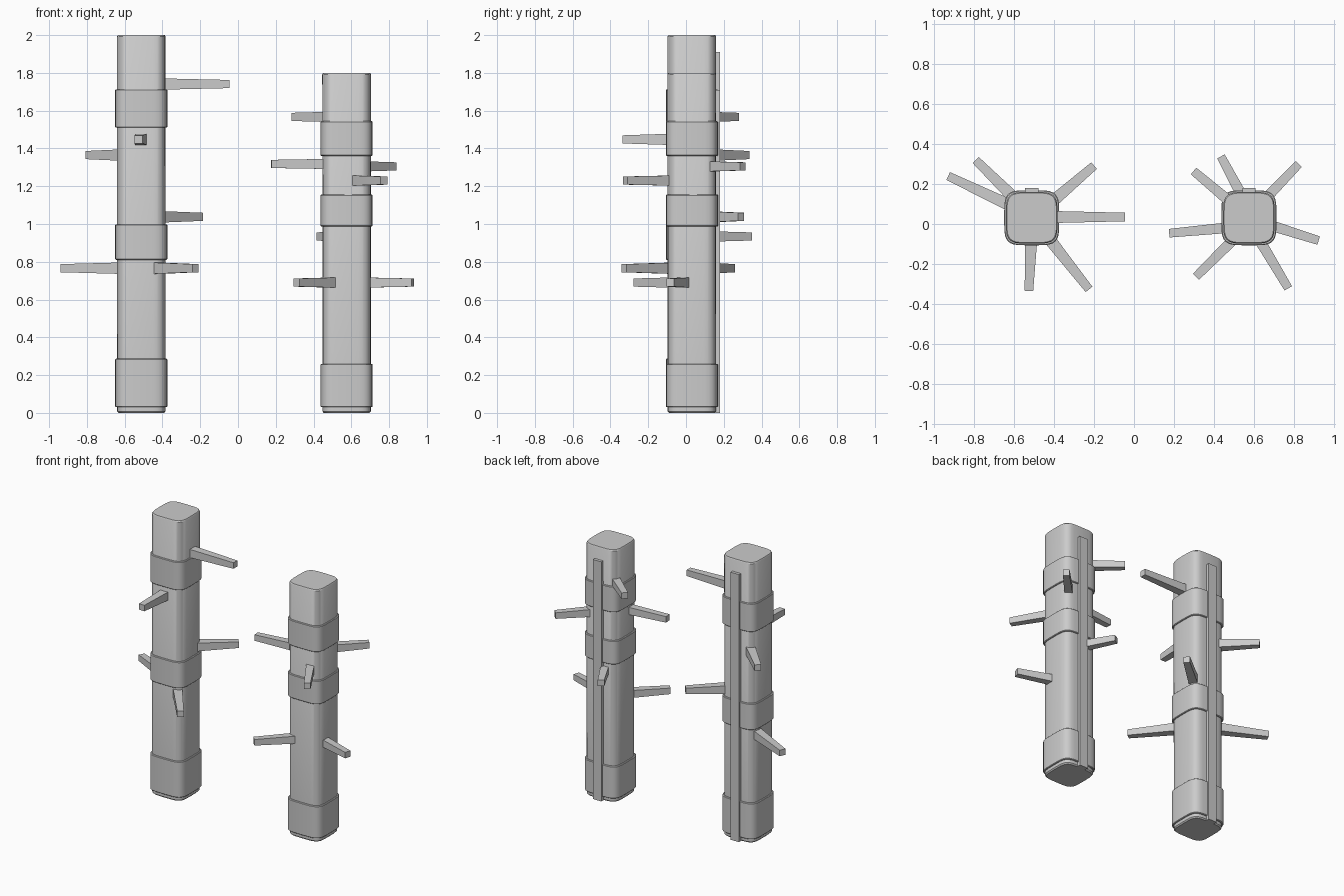
import bpy, bmesh, math
from mathutils import Vector

cube = bpy.data.objects.get("Cube")
if cube:
    bpy.data.objects.remove(cube, do_unlink=True)

grey = bpy.data.materials.new("plain_grey")
grey.use_nodes = True
grey.diffuse_color = (0.6, 0.6, 0.6, 1)
grey.node_tree.nodes["Principled BSDF"].inputs["Base Color"].default_value = (0.6, 0.6, 0.6, 1)

CENTRE_Y = 0.031


def finish(bm, name, smooth=False):
    bmesh.ops.recalc_face_normals(bm, faces=bm.faces)
    mesh = bpy.data.meshes.new(name)
    bm.to_mesh(mesh)
    bm.free()
    mesh.materials.append(grey)
    obj = bpy.data.objects.new(name, mesh)
    bpy.context.collection.objects.link(obj)
    if smooth:
        bpy.ops.object.select_all(action="DESELECT")
        obj.select_set(True)
        bpy.context.view_layer.objects.active = obj
        bpy.ops.object.shade_smooth_by_angle(angle=math.radians(35))
    return obj


def loft(bm, rings):
    """Skin a list of vertex rings and cap both ends."""
    for low, high in zip(rings, rings[1:]):
        for i in range(len(low)):
            j = (i + 1) % len(low)
            bm.faces.new((low[i], low[j], high[j], high[i]))
    bm.faces.new(rings[0][::-1])
    bm.faces.new(rings[-1])


def rounded_square_column(name, cx, profile, sides=32, power=4.5):
    """Stack of softly rounded squares; profile is (half width, height)."""
    def bulge(v):
        return math.copysign(abs(v) ** (2 / power), v)

    bm = bmesh.new()
    rings = []
    for half, z in profile:
        ring = []
        for i in range(sides):
            a = math.tau * i / sides
            ring.append(bm.verts.new((cx + half * bulge(math.cos(a)),
                                      CENTRE_Y + half * bulge(math.sin(a)), z)))
        rings.append(ring)
    loft(bm, rings)
    return finish(bm, name, smooth=True)


def peg(name, base, tip, z, base_size, tip_size):
    """Tapered square peg, sunk a little way into the post."""
    start, end = Vector((*base, z)), Vector((*tip, z))
    along = (end - start).normalized()
    across = Vector((-along.y, along.x, 0))
    up = Vector((0, 0, 1))
    bm = bmesh.new()
    rings = []
    for point, size in ((start - along * 0.04, base_size), (end, tip_size)):
        rings.append([bm.verts.new(point + (across * u + up * v) * size / 2)
                      for u, v in ((-1, -1), (1, -1), (1, 1), (-1, 1))])
    loft(bm, rings)
    return finish(bm, name)


def back_strip(name, cx, top):
    bm = bmesh.new()
    bmesh.ops.create_cube(bm, size=1)
    for v in bm.verts:
        v.co = (cx + v.co.x * 0.066, 0.161 + v.co.y * 0.04, (v.co.z + 0.5) * top)
    return finish(bm, name)


def build_post(label, cx, height, bands, pegs, base_size):
    rounded_square_column(label + "_post", cx, [
        (0.121, 0), (0.128, 0.008), (0.129, height - 0.008), (0.124, height)])
    for i, (low, high) in enumerate(bands, 1):
        rounded_square_column(f"{label}_band_{i}", cx, [
            (0.134, low), (0.138, low + 0.004), (0.138, high - 0.004), (0.134, high)])
    back_strip(label + "_back_strip", cx, height - 0.09)
    for i, (base, tip, z) in enumerate(pegs, 1):
        peg(f"{label}_peg_{i}", base, tip, z, base_size, 0.043)


# Tall post: bands (bottom, top) and pegs (base, tip, height)
build_post("tall", -0.512, 2.0,
           [(0.03, 0.287), (0.81, 0.998), (1.51, 1.713)],
           [((-0.39, 0.035), (-0.045, 0.035), 1.741),
            ((-0.515, -0.1), (-0.526, -0.335), 1.448),
            ((-0.42, -0.08), (-0.225, -0.327), 0.766),
            ((-0.4, 0.12), (-0.2, 0.292), 1.038),
            ((-0.62, 0.15), (-0.792, 0.32), 1.365),
            ((-0.635, 0.1), (-0.93, 0.24), 0.766)],
           0.061)

# Short post
build_post("short", 0.575, 1.8,
           [(0.03, 0.26), (0.987, 1.156), (1.36, 1.544)],
           [((0.455, -0.02), (0.176, -0.046), 1.318),
            ((0.465, 0.125), (0.298, 0.265), 1.567),
            ((0.525, 0.17), (0.435, 0.338), 0.934),
            ((0.675, 0.145), (0.824, 0.3), 1.305),
            ((0.7, -0.012), (0.924, -0.083), 0.69),
            ((0.64, -0.1), (0.772, -0.322), 1.23),
            ((0.485, -0.09), (0.31, -0.264), 0.69)],
           0.054)
